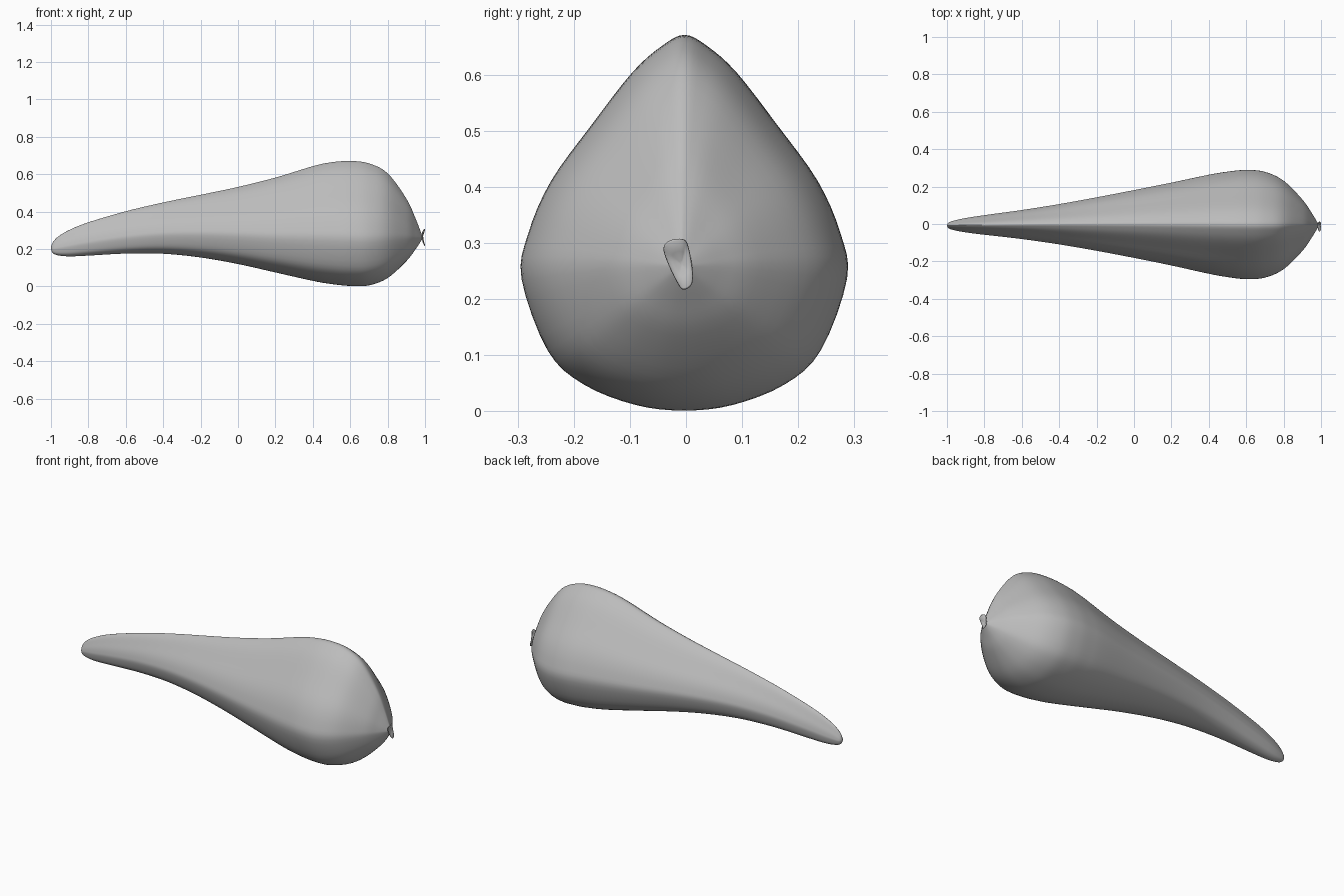
import bpy
import bmesh
import math
from mathutils import Vector

if "Cube" in bpy.data.objects:
    bpy.data.objects.remove(bpy.data.objects["Cube"], do_unlink=True)


def make_material(name, colour):
    mat = bpy.data.materials.new(name)
    mat.use_nodes = True
    mat.diffuse_color = colour
    mat.node_tree.nodes["Principled BSDF"].inputs["Base Color"].default_value = colour
    return mat


def spline(points, steps, closed=False):
    """Smooth curve through the points (Catmull-Rom)."""
    pts = [Vector(p) for p in points]
    n = len(pts)
    pick = (lambda i: pts[i % n]) if closed else (lambda i: pts[min(max(i, 0), n - 1)])
    out = []
    for i in range(n if closed else n - 1):
        a, b, c, d = (pick(i + k) for k in (-1, 0, 1, 2))
        for s in range(steps):
            t = s / steps
            out.append(b + (c - a) * t / 2 + (a * 2 - b * 5 + c * 4 - d) * t * t / 2
                       + (b * 3 - a - c * 3 + d) * t ** 3 / 2)
    return out if closed else out + [pts[-1]]


def loft(name, rings, mat):
    """Skin a list of closed rings and cap both ends."""
    bm = bmesh.new()
    loops = [[bm.verts.new(p) for p in ring] for ring in rings]
    n = len(loops[0])
    for a, b in zip(loops, loops[1:]):
        for i in range(n):
            j = (i + 1) % n
            bm.faces.new((a[i], a[j], b[j], b[i]))
    bm.faces.new(loops[0])
    bm.faces.new(loops[-1])
    bmesh.ops.recalc_face_normals(bm, faces=bm.faces)
    mesh = bpy.data.meshes.new(name)
    bm.to_mesh(mesh)
    bm.free()
    mesh.materials.append(mat)
    mesh.shade_smooth()
    obj = bpy.data.objects.new(name, mesh)
    bpy.context.collection.objects.link(obj)
    return obj


grey = make_material("plain grey", (0.5, 0.5, 0.5, 1))

# Teardrop section: half width and height, both as fractions
half = [(0.3, 0.015), (0.62, 0.07), (0.84, 0.16), (1, 0.35), (0.96, 0.47),
        (0.82, 0.61), (0.57, 0.76), (0.32, 0.9), (0.14, 0.97)]
section = [(0, 0)] + half + [(0, 1)] + [(-w, h) for w, h in reversed(half)]
section = spline([(w, h, 0) for w, h in section], 4, closed=True)

# Body stations: x, underside, ridge, half width
stations = [(-1, 0.2, 0.21, 0.003), (-0.99, 0.178, 0.236, 0.016),
            (-0.96, 0.166, 0.268, 0.026), (-0.9, 0.161, 0.303, 0.038),
            (-0.8, 0.165, 0.343, 0.052), (-0.6, 0.176, 0.402, 0.077),
            (-0.4, 0.175, 0.449, 0.107), (-0.2, 0.155, 0.49, 0.142),
            (0, 0.12, 0.532, 0.18), (0.2, 0.075, 0.582, 0.22),
            (0.4, 0.03, 0.643, 0.263), (0.5, 0.013, 0.664, 0.28),
            (0.6, 0.003, 0.671, 0.29), (0.7, 0.006, 0.658, 0.281),
            (0.8, 0.045, 0.605, 0.235), (0.9, 0.135, 0.47, 0.137),
            (0.95, 0.2, 0.362, 0.066), (0.983, 0.25, 0.276, 0.012)]
body = []
for x, low, high, width in spline(stations, 5):
    shift = -0.008 * min(1, abs(x) ** 2)
    body.append([(x, shift + s.x * width, low + s.y * (high - low)) for s in section])
loft("balloon_body", body, grey)

# Crumpled lip flaring out of the pinched neck
outline = [(-0.04, 0.292), (-0.028, 0.305), (-0.006, 0.307), (0.004, 0.295),
           (0.012, 0.25), (0.01, 0.226), (-0.005, 0.217), (-0.016, 0.23), (-0.034, 0.268)]
lip = spline([(0, y, z) for y, z in outline], 4, closed=True)
centre = Vector((0, -0.008, 0.263))


def lip_ring(x, scale, wave):
    ring = []
    for i, p in enumerate(lip):
        q = centre + (p - centre) * scale
        q.x = x + wave * math.sin(4 * math.pi * i / len(lip))
        ring.append(q)
    return ring


loft("balloon_lip", [lip_ring(0.975, 0.25, 0), lip_ring(0.984, 0.3, 0.001),
                     lip_ring(0.989, 0.8, 0.005), lip_ring(0.993, 1, 0.006),
                     lip_ring(0.995, 0.93, 0.005), lip_ring(0.991, 0.5, 0.003),
                     lip_ring(0.986, 0.12, 0)], grey)
